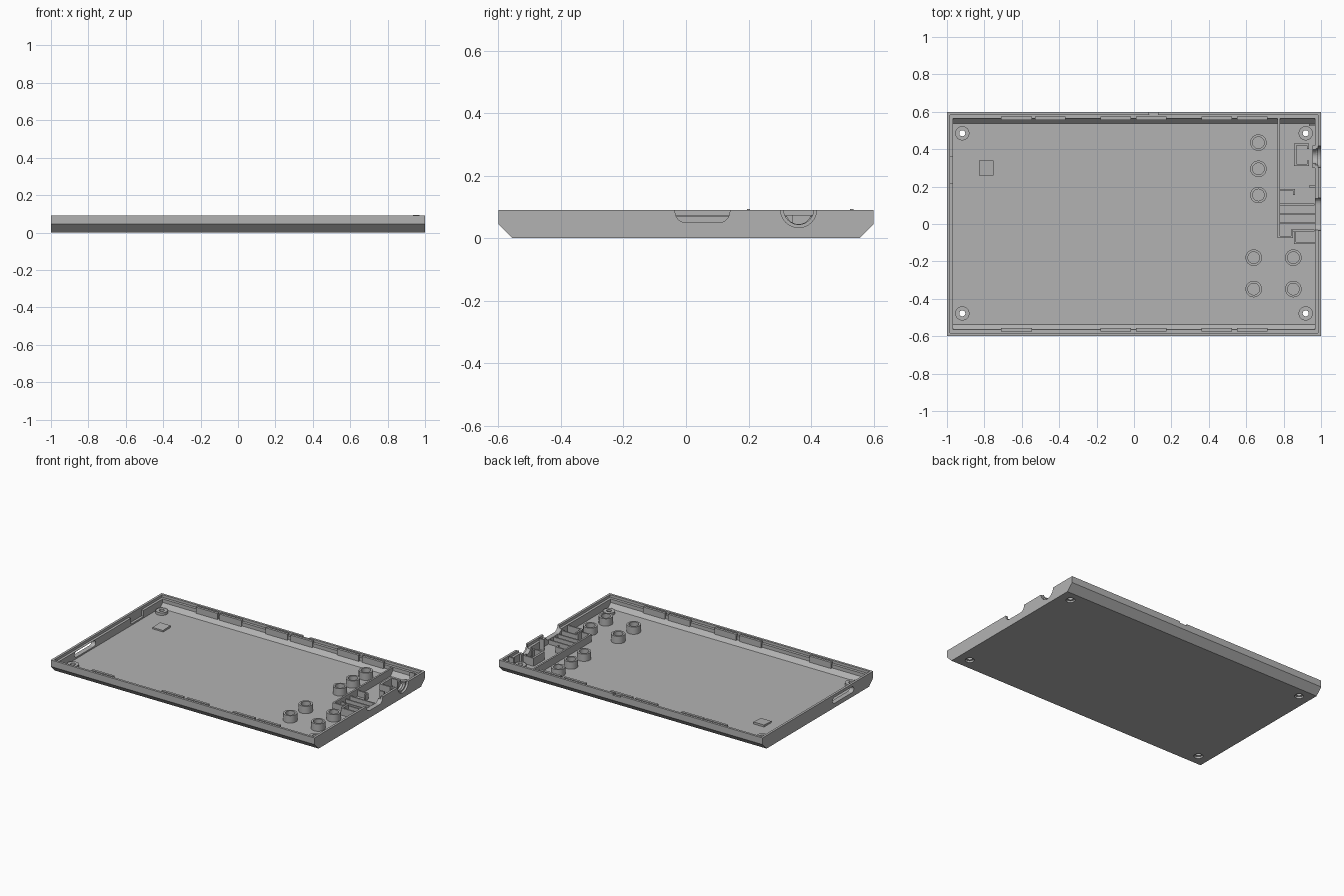
import bpy, bmesh, math

if "Cube" in bpy.data.objects:
    bpy.data.objects.remove(bpy.data.objects["Cube"])

grey = bpy.data.materials.new("case grey")
grey.diffuse_color = (0.45, 0.45, 0.45, 1)
grey.use_nodes = True
grey.node_tree.nodes["Principled BSDF"].inputs["Base Color"].default_value = grey.diffuse_color
FLOOR = 0.02


def finish(name, bm):
    bmesh.ops.recalc_face_normals(bm, faces=bm.faces)
    me = bpy.data.meshes.new(name)
    bm.to_mesh(me)
    bm.free()
    me.materials.append(grey)
    ob = bpy.data.objects.new(name, me)
    bpy.context.collection.objects.link(ob)
    return ob


def prism(name, profile, x0, x1):
    """Extrude a (y, z) profile along x."""
    bm = bmesh.new()
    f = bm.faces.new([bm.verts.new((x0, y, z)) for y, z in profile])
    g = bmesh.ops.extrude_face_region(bm, geom=[f])["geom"]
    bmesh.ops.translate(bm, vec=(x1 - x0, 0, 0),
                        verts=[v for v in g if isinstance(v, bmesh.types.BMVert)])
    return finish(name, bm)


def box(name, x0, x1, y0, y1, z0, z1):
    return prism(name, [(y0, z0), (y1, z0), (y1, z1), (y0, z1)], x0, x1)


def cone(name, x, y, z0, z1, r0, r1, n=32):
    bm = bmesh.new()
    bmesh.ops.create_cone(bm, cap_ends=True, segments=n, radius1=r0, radius2=r1, depth=z1 - z0)
    bmesh.ops.translate(bm, vec=(x, y, (z0 + z1) / 2), verts=bm.verts)
    return finish(name, bm)


def tube(name, x, y, z0, z1, ro, ri, n=32):
    """Ring spun from a rectangular section."""
    bm = bmesh.new()
    rings = []
    for i in range(n):
        c, s = math.cos(2 * math.pi * i / n), math.sin(2 * math.pi * i / n)
        rings.append([bm.verts.new((x + r * c, y + r * s, z))
                      for r, z in ((ri, z0), (ro, z0), (ro, z1), (ri, z1))])
    for i in range(n):
        a, b = rings[i], rings[(i + 1) % n]
        for k in range(4):
            bm.faces.new((a[k], b[k], b[(k + 1) % 4], a[(k + 1) % 4]))
    ob = finish(name, bm)
    smooth(ob)
    return ob


def smooth(ob):
    bpy.ops.object.select_all(action='DESELECT')
    ob.select_set(True)
    bpy.context.view_layer.objects.active = ob
    bpy.ops.object.shade_smooth_by_angle(angle=math.radians(30))


def cut(ob, cutter):
    m = ob.modifiers.new("cut", 'BOOLEAN')
    m.operation, m.solver, m.object = 'DIFFERENCE', 'EXACT', cutter
    bpy.context.view_layer.objects.active = ob
    bpy.ops.object.modifier_apply(modifier=m.name)
    bpy.data.objects.remove(cutter)


def arc(cy, cz, r, a0, a1, n=16):
    return [(cy + r * math.cos(math.radians(a0 + (a1 - a0) * i / n)),
             cz + r * math.sin(math.radians(a0 + (a1 - a0) * i / n))) for i in range(n + 1)]


# Tray with chamfered long edges, hollowed out, with a stepped rim
tray = prism("tray", [(-.555, 0), (.555, 0), (.6, .045), (.6, .09), (-.6, .09), (-.6, .045)], -1, 1)
cut(tray, prism("cavity", [(-.537, FLOOR), (.537, FLOOR), (.565, .048), (.565, .12),
                           (-.565, .12), (-.565, .048)], -.967, .967))
cut(tray, box("rim_step", -.984, .984, -.584, .584, .072, .12))

# Screw holes, wider underneath
holes = [(sx * .918, y) for sx in (-1, 1) for y in (-.478, .485)]
for x, y in holes:
    cut(tray, cone("hole", x, y, -.05, .1, .016, .016))
    cut(tray, cone("counterbore", x, y, -.01, .012, .028, .028))

# Left wall slot and inner relief
slot = arc(-.18, .05, .02, -90, 90, 8) + arc(-.37, .05, .02, 90, 270, 8)
cut(tray, prism("slot", slot, -1.05, -.95))
cut(tray, box("relief", -.984, -.95, .22, .36, .03, .12))

# Right wall openings: rounded cable notch and round socket notch
notch = arc(.105, .085, .035, 0, -90, 6) + arc(0, .085, .035, -90, -180, 6)
cut(tray, prism("cable_notch", [(-.035, .12), (.14, .12)] + notch, .95, 1.05))
cut(tray, prism("socket_notch", arc(.36, .092, .048, 0, -180) + [(.312, .12), (.408, .12)], .95, 1.05))
cut(tray, prism("socket_recess", arc(.36, .092, .058, 0, -180) + [(.302, .12), (.418, .12)], .985, 1.05))
# Small thumb nick in the back rim
cut(tray, cone("nick", .105, .6, .08, .12, .028, .028, 16))

# Screw bosses and tall support posts
for x, y in holes:
    tube("screw_boss", x, y, FLOOR - .002, .038, .038, .016)
for x, y in [(.665, .435), (.665, .295), (.665, .155),
             (.64, -.18), (.852, -.18), (.64, -.348), (.852, -.348)]:
    tube("support_post", x, y, FLOOR - .002, .07, .044, .031)

# Snap tabs along the long walls
for side in (-1, 1):
    for x in (-.71, -.53, -.18, .01, .36, .55):
        if side < 0 and x == -.53:
            continue
        y0, y1 = sorted((side * .557, side * .574))
        box("snap_tab", x, x + .165, y0, y1, .046, .088)

# Sloping square pad
prism("square_pad", [(.26, FLOOR - .002), (.34, FLOOR - .002), (.34, .034), (.26, .03)], -.83, -.75)

# Divider and ribs around the connector bay: x0, x1, y0, y1, top
ribs = [(.768, .78, -.07, .565, .07),
        (.78, .86, .178, .188, .06), (.85, .86, .155, .178, .06),
        (.78, .965, .1, .11, .05), (.78, .965, .048, .058, .05), (.78, .965, .0, .01, .05),
        (.768, .85, -.075, -.065, .07), (.84, .85, -.065, -.03, .07),
        (.85, .965, -.04, -.03, .06), (.855, .867, -.1, -.04, .07),
        (.855, .965, -.107, -.097, .07),
        (.935, .97, .195, .205, .094), (.935, .97, .525, .535, .094)]
for x0, x1, y0, y1, top in ribs:
    box("bay_rib", x0, x1, y0, y1, FLOOR - .002, top)

# C-shaped socket holder
box("socket_holder_back", .855, .87, .31, .43, FLOOR - .002, .075)
for y in (.31, .42):
    box("socket_holder_arm", .87, .935, y, y + .01, FLOOR - .002, .075)
for y in (.31, .4):
    box("socket_holder_lip", .925, .935, y, y + .03, FLOOR - .002, .075)

# Saddle under the round socket
prism("socket_saddle", [(.3, FLOOR - .002), (.42, FLOOR - .002), (.42, .07)]
      + arc(.36, .085, .04, -20, -160) + [(.3, .07)], .955, .972)
